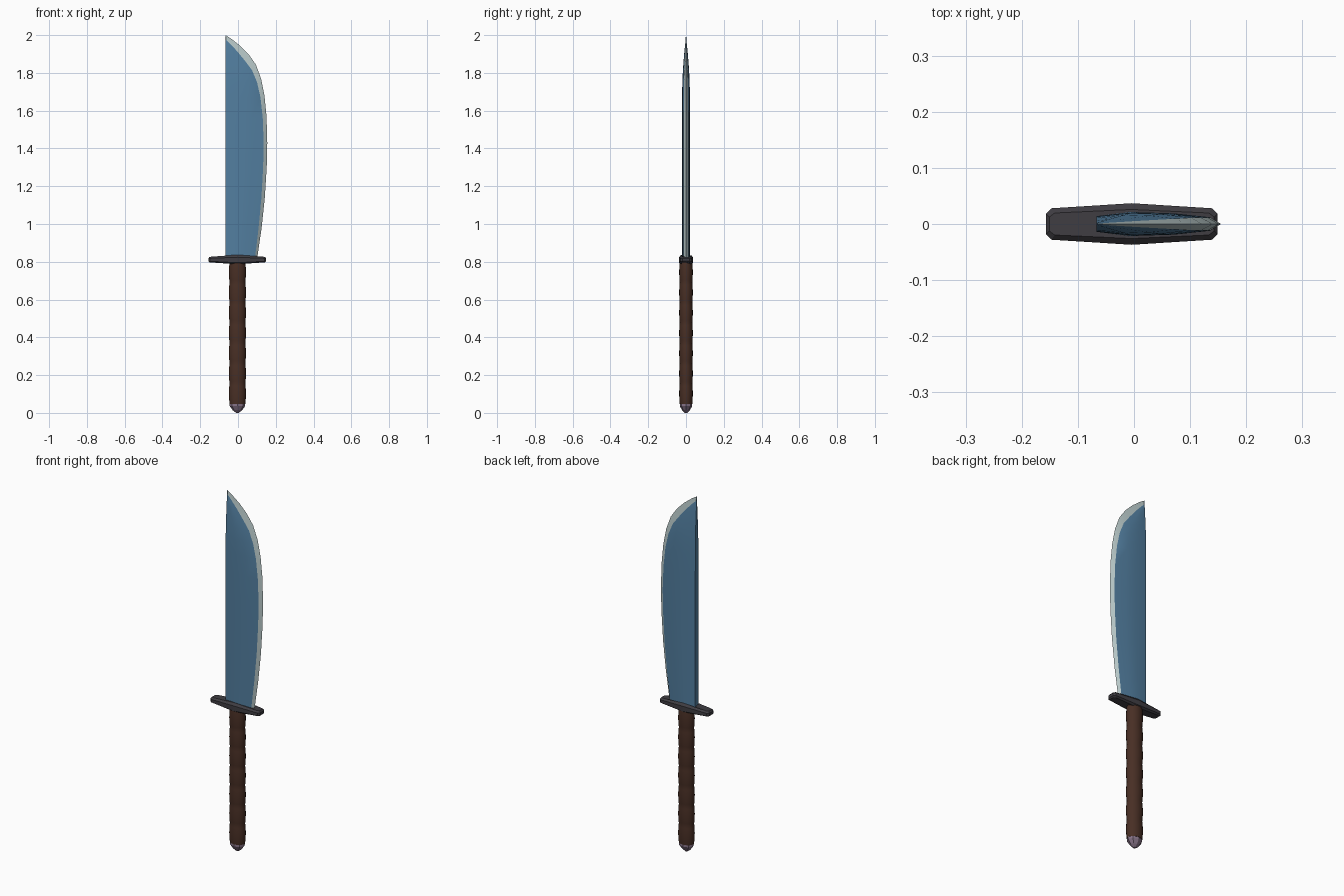
import bpy, math

if "Cube" in bpy.data.objects:
    bpy.data.objects.remove(bpy.data.objects["Cube"])


def mat(name, col):
    m = bpy.data.materials.new(name)
    m.diffuse_color = (*col, 1)
    m.use_nodes = True
    m.node_tree.nodes["Principled BSDF"].inputs["Base Color"].default_value = m.diffuse_color
    return m


BLUE = mat("blue_steel", (0.085, 0.21, 0.35))
EDGE = mat("pale_steel", (0.48, 0.58, 0.58))
DARK = mat("dark_iron", (0.05, 0.047, 0.055))
WOOD = mat("brown_grip", (0.065, 0.028, 0.018))
GEM = mat("mauve_pommel", (0.24, 0.17, 0.24))


def loft(name, loops, mats, rule=None, smooth=None):
    """Skin a stack of closed loops and cap both ends."""
    n = len(loops[0])
    verts = [p for l in loops for p in l]
    faces = [(i * n + j, i * n + (j + 1) % n, (i + 1) * n + (j + 1) % n, (i + 1) * n + j)
             for i in range(len(loops) - 1) for j in range(n)]
    faces += [tuple(reversed(range(n))), tuple(range(len(verts) - n, len(verts)))]
    me = bpy.data.meshes.new(name)
    me.from_pydata(verts, [], faces)
    for m in mats:
        me.materials.append(m)
    if rule:
        for i, p in enumerate(me.polygons):
            if i < len(faces) - 2:
                p.material_index = rule(i % n)
    ob = bpy.data.objects.new(name, me)
    bpy.context.collection.objects.link(ob)
    bpy.context.view_layer.objects.active = ob
    ob.select_set(True)
    if smooth:
        bpy.ops.object.shade_smooth_by_angle(angle=math.radians(smooth))
    ob.select_set(False)
    return ob


def ring(rx, ry, z, n, cx=-0.003):
    return [(cx + rx * math.cos(2 * math.pi * k / n), ry * math.sin(2 * math.pi * k / n), z)
            for k in range(n)]


# Blade: rows of edge x, edge z, bevel x, bevel z, thickness factor
SPINE = -0.067
rows = [(0.102, 0.82, 0.090, 0.82, 1), (0.125, 0.98, 0.109, 0.98, 1),
        (0.142, 1.14, 0.124, 1.14, 1), (0.152, 1.30, 0.133, 1.30, 1),
        (0.155, 1.43, 0.136, 1.43, 1), (0.151, 1.57, 0.131, 1.56, 1),
        (0.140, 1.68, 0.119, 1.67, 0.98), (0.122, 1.77, 0.101, 1.75, 0.93),
        (0.094, 1.845, 0.074, 1.815, 0.78), (0.055, 1.90, 0.036, 1.865, 0.6),
        (0.010, 1.945, -0.005, 1.915, 0.4), (-0.035, 1.98, -0.042, 1.955, 0.2),
        (-0.066, 2.0, -0.063, 1.975, 0.06)]
sections = []
for xe, ze, xi, zi, k in rows:
    w = xi - SPINE
    zs = ze if xe < -0.06 else zi
    side = [(SPINE, 0.014 * k, zs), (SPINE + w * 0.36, 0.021 * k, zi),
            (SPINE + w * 0.68, 0.019 * k, zi), (xi, 0.012 * k, zi)]
    sections.append([(x, -y, z) for x, y, z in side] + [(xe, 0, ze)] + side[::-1])
loft("blade", sections, [BLUE, EDGE], lambda j: 1 if j in (3, 4) else 0, 20)


# Guard: long chamfered plate, widest in the middle
def guard_loop(sx, sy, z, rise):
    q = [(0.153, 0.018), (0.143, 0.028), (0, 0.037), (-0.143, 0.028), (-0.153, 0.018)]
    q += [(x, -y) for x, y in q[::-1]]
    return [(-0.004 + x * sx, y * sy, z + rise * (1 - abs(x) / 0.153)) for x, y in q]


loft("guard", [guard_loop(0.96, 0.7, 0.797, -0.01), guard_loop(1, 1, 0.803, -0.008),
               guard_loop(1, 1, 0.818, 0.006), guard_loop(0.96, 0.7, 0.826, 0.011)], [DARK])

# Grip: oval handle with seven soft swells
grip = []
for i in range(57):
    t = i / 56
    s = 0.92 + 0.08 * abs(math.sin(7 * math.pi * t)) ** 0.8
    grip.append(ring(0.045 * s, 0.036 * s, 0.048 + 0.75 * t, 20))
loft("grip", grip, [WOOD], smooth=40)

# Pommel: faceted point under the grip
loft("pommel", [ring(0.007, 0.006, 0, 8), ring(0.025, 0.020, 0.014, 8),
                ring(0.041, 0.033, 0.036, 8), ring(0.041, 0.033, 0.052, 8)], [GEM])
